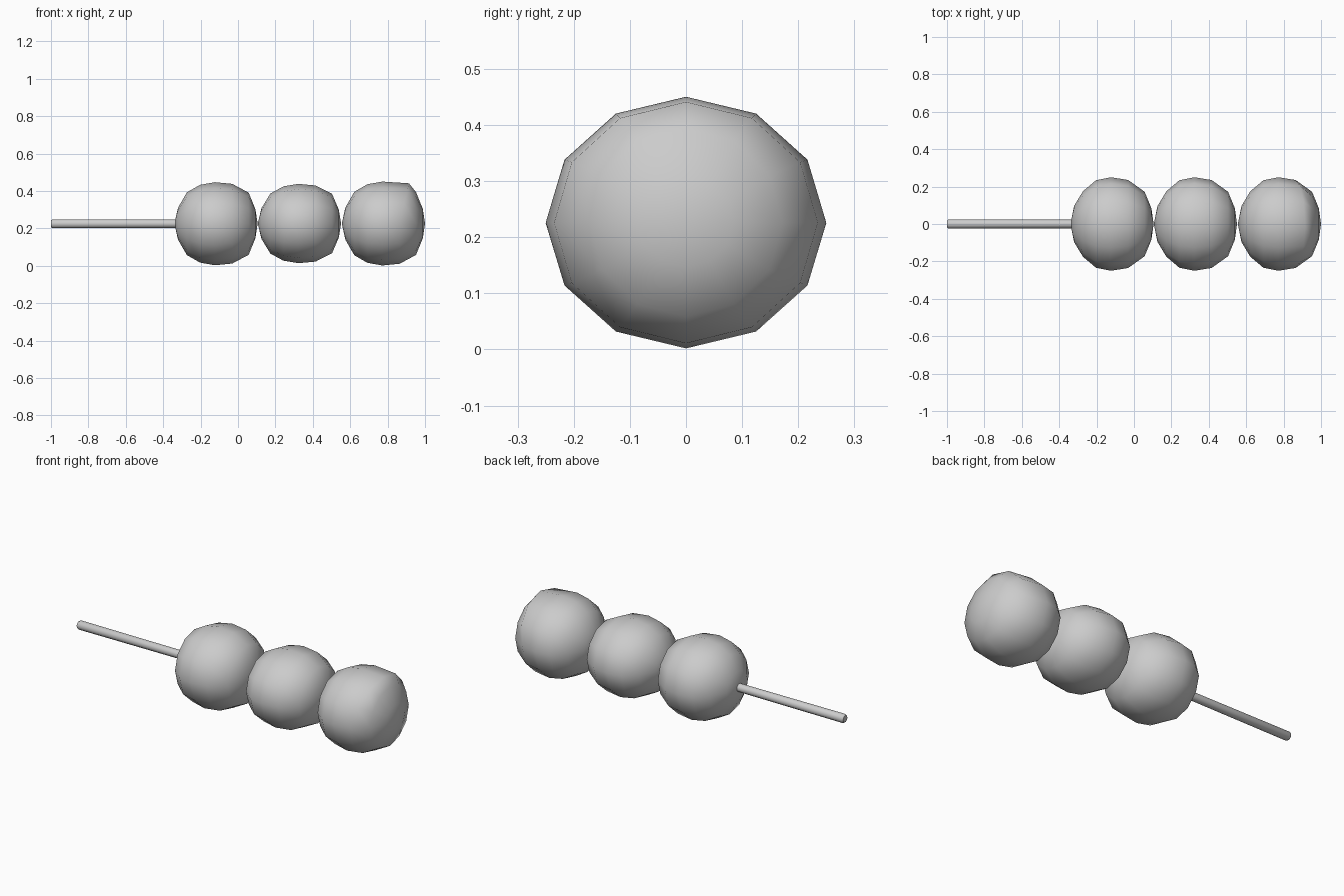
import bpy, bmesh, math

if "Cube" in bpy.data.objects:
    bpy.data.objects.remove(bpy.data.objects["Cube"])

SEGS = 12
# ball profile along x: (offset from ball centre, radius in y, radius in z)
PROFILE = [(-0.203, 0.095, 0.085), (-0.155, 0.175, 0.168), (-0.085, 0.234, 0.208),
           (-0.005, 0.250, 0.222), (0.087, 0.235, 0.213), (0.175, 0.172, 0.166),
           (0.211, 0.085, 0.078)]


def lathe(name, rings, zc, poles=None, lean_ring=None, lean=0.0, segs=SEGS):
    """Skin elliptical rings along x; poles give fan ends, otherwise flat caps."""
    bm = bmesh.new()
    loops = []
    for i, (x, ry, rz) in enumerate(rings):
        loop = []
        for k in range(segs):
            a = 2 * math.pi * k / segs
            dx = lean * max(0.0, math.sin(a)) if i == lean_ring else 0.0
            loop.append(bm.verts.new((x + dx, ry * math.cos(a), zc + rz * math.sin(a))))
        loops.append(loop)
    for a, b in zip(loops, loops[1:]):
        for k in range(segs):
            n = (k + 1) % segs
            bm.faces.new((a[k], a[n], b[n], b[k]))
    if poles:
        for loop, x in ((loops[0], poles[0]), (loops[-1], poles[1])):
            tip = bm.verts.new((x, 0, zc))
            for k in range(segs):
                bm.faces.new((loop[k], loop[(k + 1) % segs], tip))
    else:
        bm.faces.new(loops[0])
        bm.faces.new(loops[-1])
    bmesh.ops.recalc_face_normals(bm, faces=bm.faces)
    me = bpy.data.meshes.new(name)
    bm.to_mesh(me)
    bm.free()
    ob = bpy.data.objects.new(name, me)
    bpy.context.collection.objects.link(ob)
    bpy.ops.object.select_all(action='DESELECT')
    ob.select_set(True)
    bpy.context.view_layer.objects.active = ob
    bpy.ops.object.shade_smooth_by_angle(angle=math.radians(60))
    return ob


# three faceted balls in a row: centre x, centre z, height factor, upper edge lean
for name, cx, cz, h, lean in (("inner_ball", -0.118, 0.225, 1.0, 0.0),
                              ("middle_ball", 0.328, 0.226, 0.955, 0.0),
                              ("outer_ball", 0.777, 0.226, 1.01, 0.05)):
    rings = [(cx + x, ry, rz * h) for x, ry, rz in PROFILE]
    lathe(name, rings, cz, (cx - 0.222, cx + 0.223), 4, lean)

# thin stick with a slightly rounded free end
lathe("stick", [(-1.0, 0.019, 0.019), (-0.99, 0.025, 0.025), (-0.30, 0.023, 0.023)],
      0.225, segs=10)
